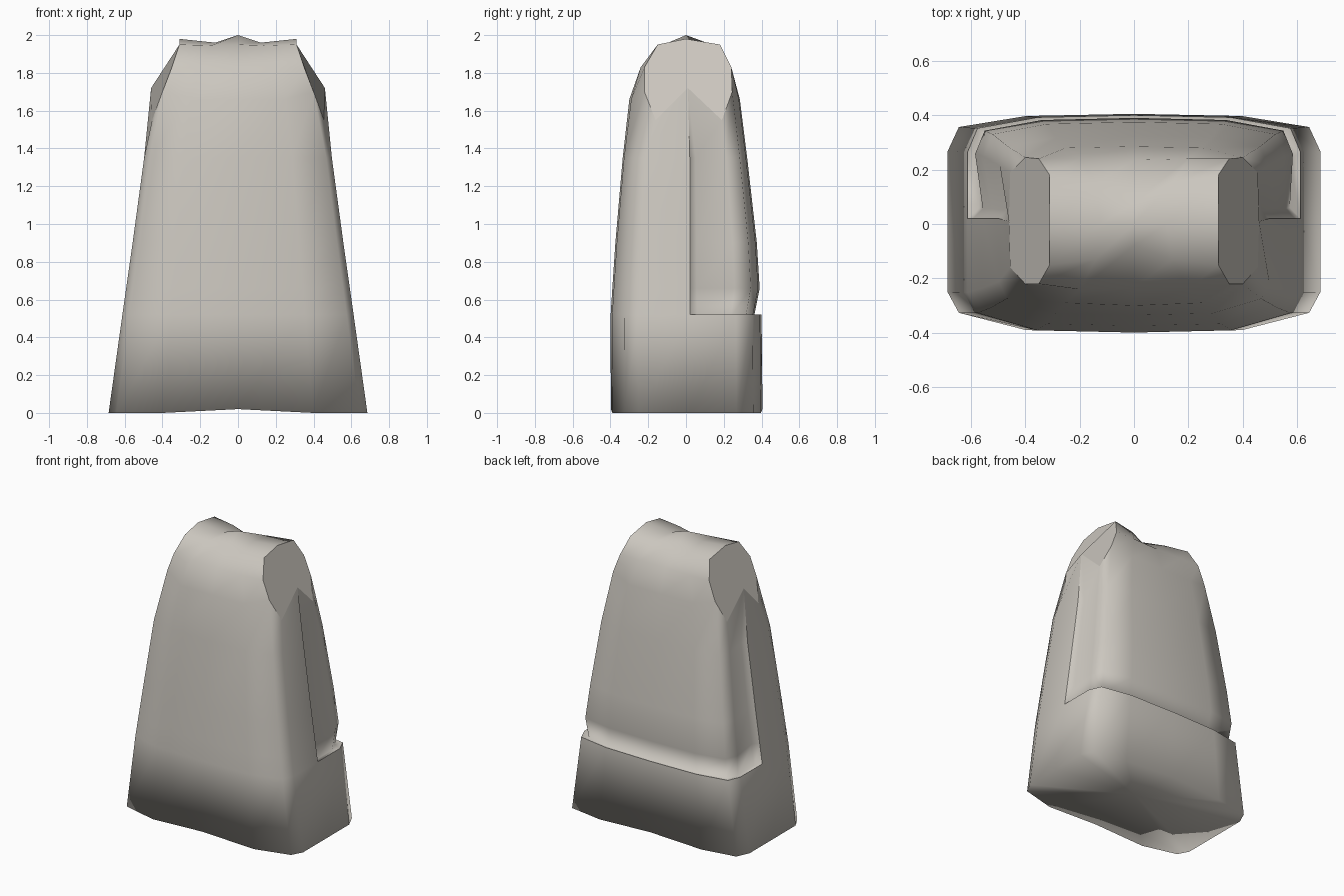
import bpy, bmesh, math

if "Cube" in bpy.data.objects:
    bpy.data.objects.remove(bpy.data.objects["Cube"])

cloth = bpy.data.materials.new("warm grey cloth")
cloth.diffuse_color = (0.60, 0.57, 0.52, 1)
cloth.use_nodes = True
cloth.node_tree.nodes["Principled BSDF"].inputs["Base Color"].default_value = cloth.diffuse_color

bm = bmesh.new()
cache = {}


def vert(x, y, z):
    key = (round(x, 4), round(y, 4), round(z, 4))
    if key not in cache:
        cache[key] = bm.verts.new(key)
    return cache[key]


def face(points, smooth=True):
    vs = []
    for p in points:
        v = vert(*p)
        if v not in vs:
            vs.append(v)
    if len(vs) > 2 and not bm.faces.get(vs):
        f = bm.faces.new(vs)
        f.smooth = smooth


def half_ring(z, w, yf, yb, inset=0.0, side=0.0, lift=0.0):
    """Half cross-section, front centre to back centre; inset and side tuck the back panel in."""
    wi, yi = w - inset, yb - inset
    return [(0, -yf, z + lift), (.58 * w, -.98 * yf, z), (.94 * w, -.82 * yf, z),
            (w, -.63 * yf, z), (w, .02, z),
            (w - side, .02 + side, z), (wi, .66 * yi, z),
            (.94 * wi, .88 * yi, z), (.58 * wi, .98 * yi, z), (0, yi, z + lift)]


# Hem, lower band, tucked ledge and bulging back panel
rings = [half_ring(0.0, .685, .398, .405, lift=.02),
         half_ring(.52, .612, .399, .40),
         half_ring(.51, .613, .399, .40, .04, .04),
         half_ring(.66, .592, .390, .398, .008, .036),
         half_ring(.90, .558, .374, .380, .005, .036),
         half_ring(1.35, .497, .335, .328, .004, .03)]
# The panel ring must share the front columns of the band ring
rings[2][:5] = rings[1][:5]

# Armhole outline
A = (.46, .01, 1.72)
B, C, D, E = (.455, -.16, 1.55), (.40, -.22, 1.70), (.35, -.22, 1.83), (.31, -.15, 1.95)
T = (.31, 0, 1.98)
B2, C2, D2, E2 = (.455, .19, 1.55), (.40, .245, 1.70), (.35, .24, 1.83), (.31, .18, 1.95)
rings.append([(0, -.30, 1.66), (.25, -.29, 1.66), C, B, A, A, B2, C2,
              (.25, .28, 1.66), (0, .285, 1.66)])

# Shoulder strips running up to the ridge
ridge = [(0, 0, 2.0), (.12, 0, 1.96), T]
front = [rings[-1][:3], [(0, -.235, 1.83), (.2, -.24, 1.83), D],
         [(0, -.08, 1.95), (.14, -.13, 1.945), E], ridge]
back = [rings[-1][:6:-1], [(0, .235, 1.83), (.2, .24, 1.83), D2],
        [(0, .08, 1.95), (.14, .15, 1.945), E2], ridge]

for s in (1, -1):
    def m(points):
        pts = [(s * x, y, z) for x, y, z in points]
        return pts if s > 0 else pts[::-1]

    def strip(lower, upper, flip=False):
        for i in range(len(lower) - 1):
            q = [lower[i], lower[i + 1], upper[i + 1], upper[i]]
            face(m(q[::-1] if flip else q))

    for a, b in zip(rings, rings[1:]):
        strip(a, b)
    for a, b in zip(front, front[1:]):
        strip(a, b)
    for a, b in zip(back, back[1:]):
        strip(a, b, True)
    # Flat armhole cap
    face(m([A, B2, C2, D2, E2, T, E, D, C, B]), False)
    # Closed, slightly hollow underside
    for p, q in zip(rings[0], rings[0][1:]):
        face(m([q, p, (0, 0, .07)]))

bmesh.ops.recalc_face_normals(bm, faces=bm.faces)

# Keep the ledge, panel side and armhole rims crisp
for e in bm.edges:
    if len(e.link_faces) == 2:
        a, b = e.verts
        rim = all(abs(v.co.z - .52) < .001 for v in e.verts)
        cap = not all(f.smooth for f in e.link_faces)
        side = (all(abs(v.co.y - .015) < .006 and v.co.z > .51 for v in e.verts)
                and abs(a.co.x) > .4)
        if cap or side or (rim and e.calc_face_angle(0) > .5):
            e.smooth = False

mesh = bpy.data.meshes.new("robe_body")
bm.to_mesh(mesh)
bm.free()
mesh.materials.append(cloth)
robe = bpy.data.objects.new("robe_body", mesh)
bpy.context.collection.objects.link(robe)
